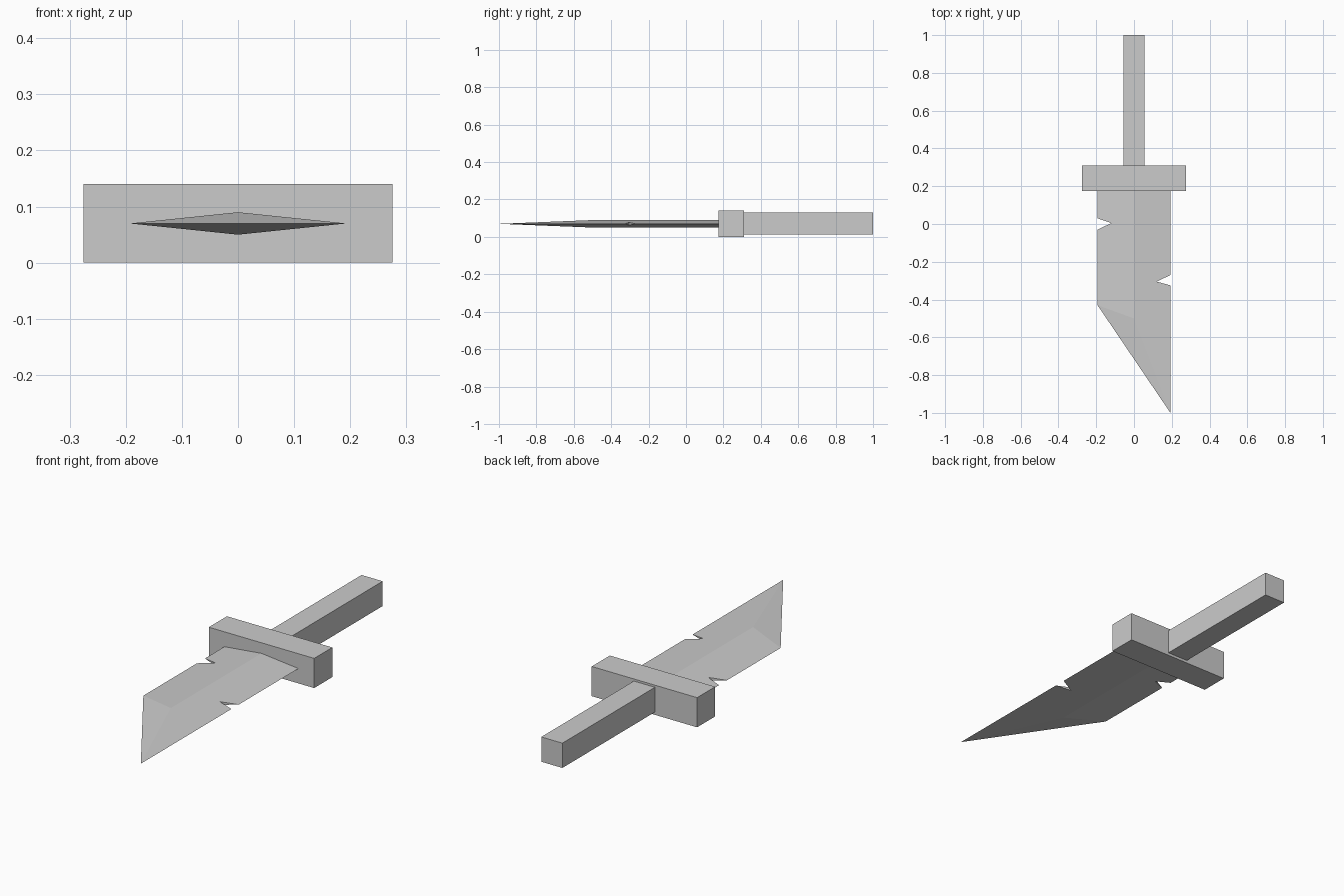
import bpy, bmesh

if "Cube" in bpy.data.objects:
    bpy.data.objects.remove(bpy.data.objects["Cube"])

def finish(bm, name):
    bmesh.ops.recalc_face_normals(bm, faces=bm.faces)
    mesh = bpy.data.meshes.new(name)
    bm.to_mesh(mesh)
    bm.free()
    bpy.context.collection.objects.link(bpy.data.objects.new(name, mesh))

def box(name, lo, hi):
    bm = bmesh.new()
    bmesh.ops.create_cube(bm, size=1)
    for v in bm.verts:
        v.co = [lo[i] if v.co[i] < 0 else hi[i] for i in range(3)]
    finish(bm, name)

# Guard and grip
box("guard", (-0.275, 0.175, 0), (0.275, 0.31, 0.14))
box("grip", (-0.055, 0.31, 0.013), (0.055, 1.0, 0.13))

# Blade: diamond section, slanted tip, one nick in each edge
MID, HALF, WIDTH, ROOT = 0.07, 0.02, 0.193, 0.175
left = [(-WIDTH, ROOT), (-WIDTH, 0.03), (-0.12, 0.005), (-WIDTH, -0.03), (-WIDTH, -0.43)]
right = [(WIDTH, ROOT), (WIDTH, -0.27), (0.12, -0.305), (WIDTH, -0.325), (WIDTH, -1.0)]
NICK = 2

bm = bmesh.new()
edges = [[bm.verts.new((x, y, MID)) if i != NICK else None
          for i, (x, y) in enumerate(side)] for side in (left, right)]
ridges, nicks = [], []
for s in (1, -1):
    ridge = [bm.verts.new((0, y, MID + s * HALF)) for y in (ROOT, -0.5)]
    ridges.append(ridge)
    pair = []
    for side, edge in zip((left, right), edges):
        x, y = side[NICK]
        nick = bm.verts.new((x, y, MID + s * HALF * (1 - abs(x) / WIDTH)))
        pair.append(nick)
        bm.faces.new(edge[:NICK] + [nick] + edge[NICK + 1:] + ridge[::-1])
    nicks.append(pair)
    # Slanted tip facet
    bm.faces.new((ridge[1], edges[0][-1], edges[1][-1]))

# Nick walls and root cap
for k, edge in enumerate(edges):
    for outer in (edge[NICK - 1], edge[NICK + 1]):
        bm.faces.new((outer, nicks[0][k], nicks[1][k]))
bm.faces.new((edges[0][0], ridges[0][0], edges[1][0], ridges[1][0]))
finish(bm, "blade")
